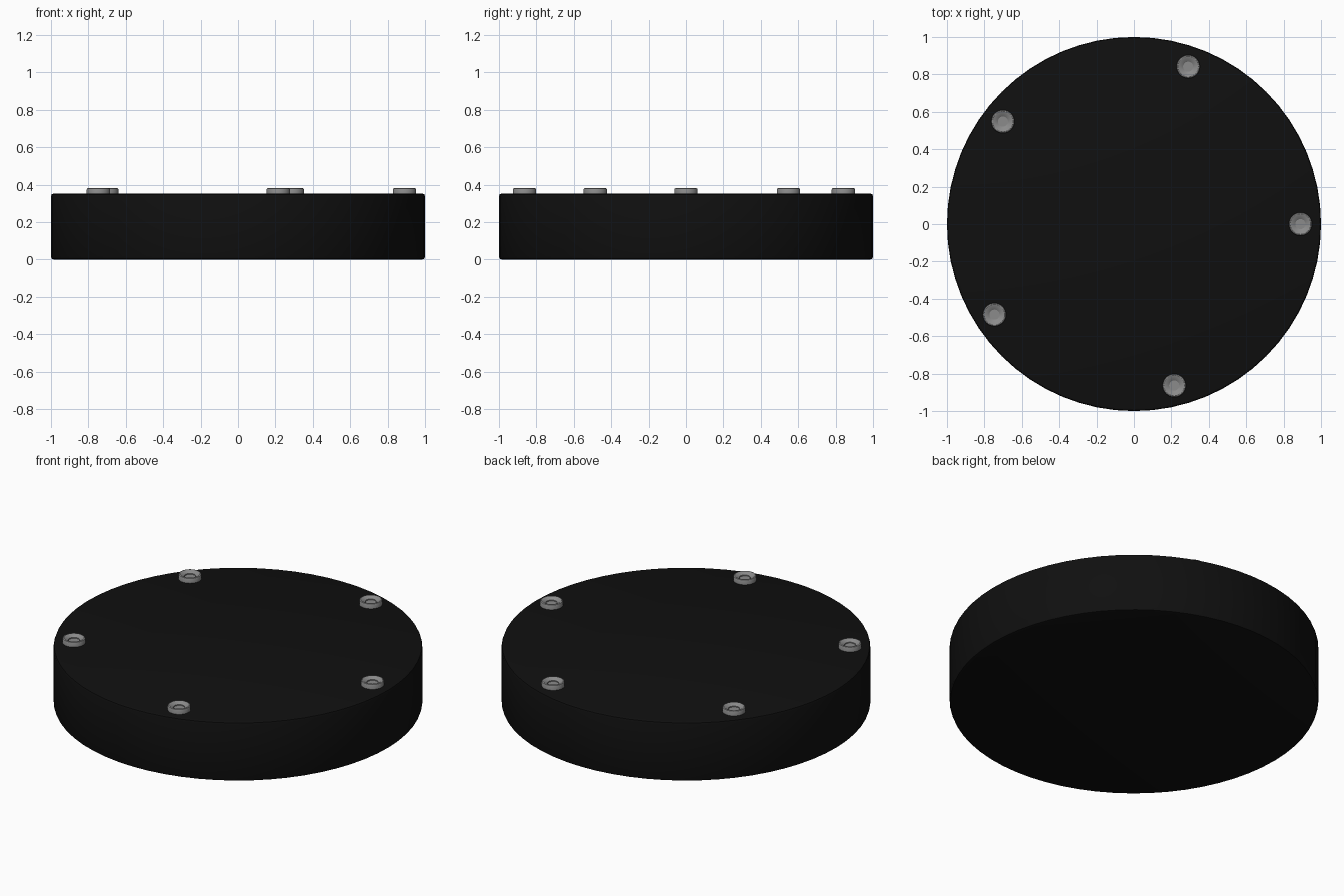
import bpy, bmesh, math

if "Cube" in bpy.data.objects:
    bpy.data.objects.remove(bpy.data.objects["Cube"])


def material(name, c):
    m = bpy.data.materials.new(name)
    m.diffuse_color = (c, c, c, 1)
    m.use_nodes = True
    m.node_tree.nodes["Principled BSDF"].inputs["Base Color"].default_value = m.diffuse_color
    return m


def lathe(name, profile, sides, mat, location=(0, 0, 0)):
    """Revolve an (r, z) profile around z; ends are closed with flat caps."""
    bm = bmesh.new()
    rings = [[bm.verts.new((r * math.cos(2 * math.pi * i / sides),
                            r * math.sin(2 * math.pi * i / sides), z))
              for i in range(sides)] for r, z in profile]
    for a, b in zip(rings, rings[1:]):
        for i in range(sides):
            j = (i + 1) % sides
            bm.faces.new((a[i], a[j], b[j], b[i]))
    bm.faces.new(rings[0][::-1])
    bm.faces.new(rings[-1])
    me = bpy.data.meshes.new(name)
    bm.to_mesh(me)
    bm.free()
    me.materials.append(mat)
    ob = bpy.data.objects.new(name, me)
    ob.location = location
    bpy.context.collection.objects.link(ob)
    bpy.ops.object.select_all(action='DESELECT')
    ob.select_set(True)
    bpy.context.view_layer.objects.active = ob
    bpy.ops.object.shade_smooth_by_angle(angle=math.radians(30))
    return ob


black = material("black_rubber", 0.005)
metal = material("grey_metal", 0.26)

# Main disc with softened rims
lathe("disc_body", [(0.985, 0), (0.996, 0.004), (1, 0.015), (1, 0.337),
                    (0.996, 0.348), (0.985, 0.352)], 64, black)

# Five screws around the rim, with a dished head and a round socket
screw = [(0.0625, -0.01), (0.0625, 0.022), (0.060, 0.027), (0.055, 0.029),
         (0.050, 0.028), (0.030, 0.016), (0.030, 0.010), (0.027, 0.008)]
for k in range(5):
    a = math.radians(71 * k)
    lathe(f"screw_{k + 1}", screw, 32, metal,
          (0.89 * math.cos(a), 0.89 * math.sin(a), 0.352))
